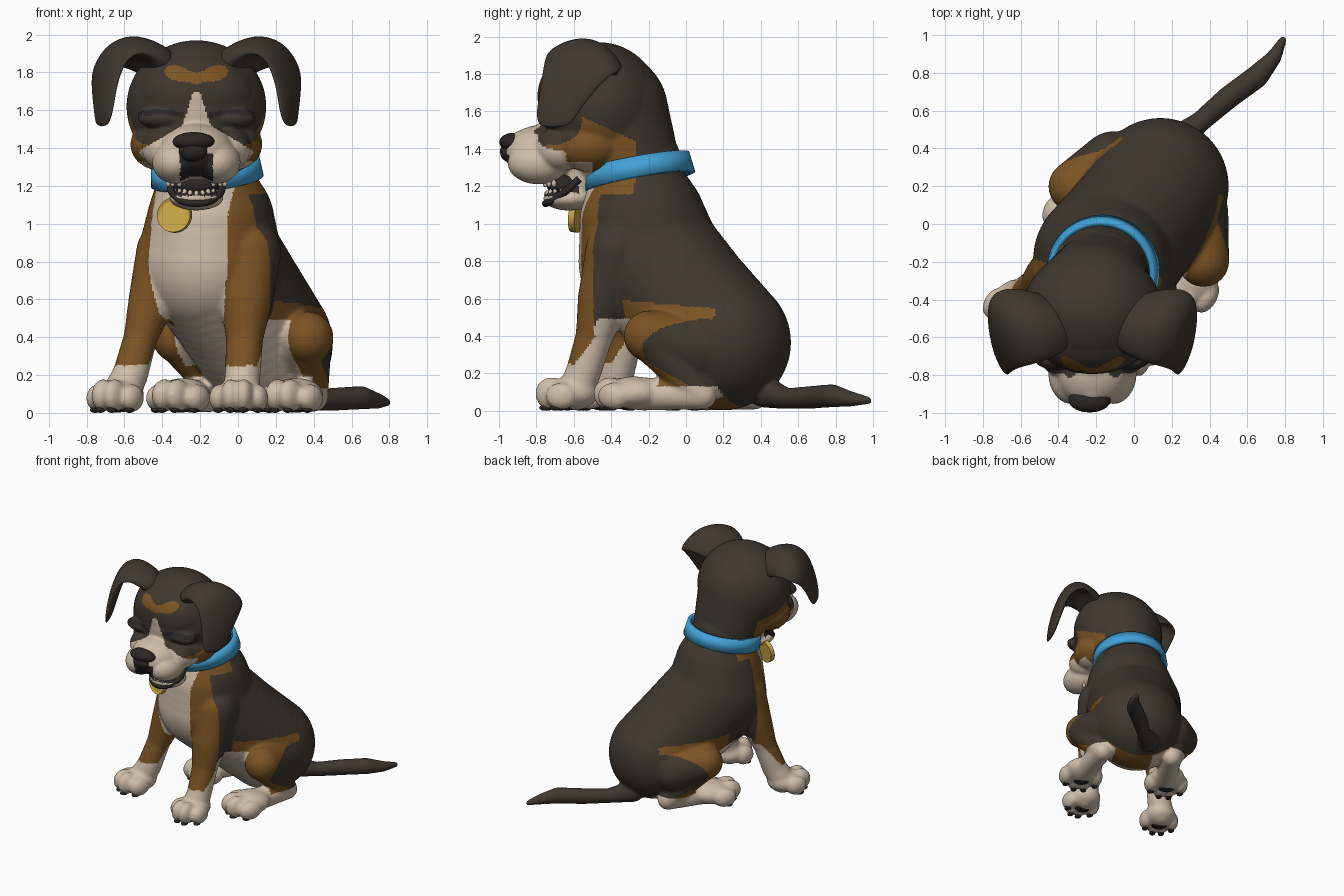
import bpy, bmesh, math
from mathutils import Matrix, Vector, Quaternion

cube = bpy.data.objects.get("Cube")
if cube:
    bpy.data.objects.remove(cube, do_unlink=True)


def material(name, rgb):
    m = bpy.data.materials.new(name)
    m.use_nodes = True
    m.diffuse_color = (*rgb, 1)
    m.node_tree.nodes["Principled BSDF"].inputs["Base Color"].default_value = (*rgb, 1)
    return m


dark = material("dark_fur", (0.05, 0.038, 0.028))
tan = material("tan_fur", (0.2, 0.088, 0.017))
cream = material("cream_fur", (0.62, 0.51, 0.4))
black = material("black_skin", (0.024, 0.02, 0.018))
blue = material("blue_collar", (0.055, 0.36, 0.68))
gold = material("gold_tag", (0.6, 0.39, 0.06))
FUR = [dark, tan, cream, black]
DARK, TAN, CREAM, BLACK = range(4)

# Body frame: the torso is turned, the head looks straight ahead
FWD = Vector((-0.5, -0.866, 0))
LEFT = Vector((0.866, -0.5, 0))
ORIGIN = Vector((-0.03, -0.175, 0))
HX = -0.22


def local(u, v, z):
    return ORIGIN + FWD * u + LEFT * v + Vector((0, 0, z))


def blob(bm, c, radii, turn=0.0):
    rot = Quaternion((0, 0, 1), turn)
    bmesh.ops.create_icosphere(bm, subdivisions=4 if max(radii) > 0.2 else 3, radius=1,
                               matrix=Matrix.LocRotScale(Vector(c), rot, Vector(radii)))


def chain(bm, pts):
    """Overlapping balls along a path of (x, y, z, radius)."""
    for a, b in zip(pts, pts[1:]):
        a, b = Vector(a), Vector(b)
        n = max(1, math.ceil((b - a).xyz.length / (0.22 * min(a.w, b.w))))
        for i in range(n + 1):
            p = a.lerp(b, i / n)
            blob(bm, p.xyz, (p.w,) * 3)


def finish(name, bm, mats, smooth=True):
    me = bpy.data.meshes.new(name)
    bm.to_mesh(me)
    bm.free()
    ob = bpy.data.objects.new(name, me)
    bpy.context.collection.objects.link(ob)
    for m in mats:
        me.materials.append(m)
    for p in me.polygons:
        p.use_smooth = smooth
    return ob


def fuse(name, bm, voxel, rounds, rule):
    """Merge overlapping pieces into one skin, then colour it by rule."""
    ob = finish(name, bm, [])
    r = ob.modifiers.new("skin", 'REMESH')
    r.mode, r.voxel_size = 'VOXEL', voxel
    s = ob.modifiers.new("relax", 'SMOOTH')
    s.factor, s.iterations = 0.5, rounds
    bpy.context.view_layer.update()
    me = bpy.data.meshes.new_from_object(ob.evaluated_get(bpy.context.evaluated_depsgraph_get()))
    ob.modifiers.clear()
    ob.data = me
    me.materials.clear()
    for m in FUR:
        me.materials.append(m)
    for p in me.polygons:
        p.use_smooth = True
        p.material_index = rule(p.center)


pads = bmesh.new()


def paw(bm, c, d, s=1.0):
    d = Vector((d[0], d[1], 0)).normalized()
    side = Vector((-d.y, d.x, 0))
    turn = math.atan2(d.y, d.x)
    c = Vector((c[0], c[1], 0))
    blob(bm, c + Vector((0, 0, 0.095)), (0.14 * s, 0.125 * s, 0.09), turn)
    blob(pads, c + d * 0.03 + Vector((0, 0, 0.018)), (0.05, 0.06, 0.016), turn)
    for k, ahead, h in ((-1.5, 0.05, 0.074), (-0.5, 0.115, 0.088), (0.5, 0.115, 0.088), (1.5, 0.05, 0.074)):
        t = c + (d * ahead + side * k * 0.07) * s
        blob(bm, t + Vector((0, 0, h + 0.004)), (0.085 * s, 0.052 * s, h), turn)
        blob(pads, t + d * 0.03 + Vector((0, 0, 0.016)), (0.032, 0.025, 0.016), turn)


# Torso, legs and tail
body = bmesh.new()
chain(body, [(-0.175, -0.27, 1.32, 0.245), (-0.165, -0.255, 1.15, 0.275), (-0.145, -0.23, 1.0, 0.34),
             (-0.15, -0.19, 0.8, 0.385), (0, 0, 0.58, 0.37), (0.14, 0.2, 0.365, 0.362)])
chain(body, [(0.05, -0.36, 0.85, 0.18), (0.045, -0.44, 0.6, 0.14), (0.035, -0.49, 0.4, 0.1),
             (0.025, -0.55, 0.2, 0.095), (0.015, -0.59, 0.1, 0.1)])
chain(body, [(-0.38, -0.24, 0.85, 0.16), (-0.455, -0.28, 0.6, 0.125), (-0.515, -0.32, 0.4, 0.09),
             (-0.57, -0.37, 0.2, 0.095), (-0.62, -0.4, 0.1, 0.1)])
paw(body, (0.01, -0.605), (-0.12, -1))
paw(body, (-0.625, -0.425), FWD)
for s, splay in ((1, 0), (-1, 0.08)):
    hip, knee = local(-0.38, s * (0.18 + 1.6 * splay), 0.33), local(-0.18, s * (0.355 + splay), 0.4)
    heel, toe = local(-0.44, s * (0.24 + splay), 0.085), local(-0.12, s * 0.33, 0.09)
    chain(body, [(*hip, 0.185), (*knee, 0.138)])
    chain(body, [(*knee, 0.13), (*heel, 0.08), (*toe, 0.09)])
    paw(body, local(-0.08, s * 0.345, 0), FWD, 1.12)
chain(body, [(0.2, 0.42, 0.1, 0.085), (0.35, 0.54, 0.065, 0.056), (0.5, 0.67, 0.072, 0.062),
             (0.65, 0.78, 0.08, 0.063), (0.74, 0.88, 0.063, 0.042), (0.79, 0.978, 0.055, 0.022)])


def body_rule(p):
    d = p - ORIGIN
    u, v, z = d.dot(FWD), d.dot(LEFT), p.z
    w = u + 0.21 * v
    # Pale feet, lower front legs and bib
    if z < 0.13 and u > -0.52 and abs(v) > 0.15 or z < 0.19 and u > -0.24:
        return CREAM
    if w > 0.1 and z < min(0.45, max(0.25, 0.27 + 1.25 * (0.35 - w))):
        return CREAM
    half = 0.17 + 0.05 * min(1, max(0, (z - 0.5) / 0.25))
    if w > 0.1 and abs(v + 0.05) < half and p.y < 0:
        return CREAM
    # Tan front edge, wider under the collar
    edge = 0.05 if z > 1.16 else (0.25 if v > 0 else 0.17)
    if w > edge:
        return TAN
    # Hind legs: pale inside, tan band around a dark patch outside
    if z < 0.49 and u > -0.32 and (-0.38 if z > 0.25 else -0.3) < v < 0.31:
        return CREAM
    if z < 0.59 - 0.08 * max(0, -u) and -0.53 < u < 0.03:
        patch = ((u + 0.5) / 0.3) ** 2 + ((z - 0.3) / 0.19) ** 2 < 1
        if not patch or z < 0.1 + 0.6 * (u + 0.48):
            return TAN
    return DARK


fuse("body", body, 0.0125, 9, body_rule)
finish("paw_pads", pads, [black])

# Head with forehead, muzzle, cheeks and jaw
head = bmesh.new()
blob(head, (HX, -0.46, 1.62), (0.37, 0.33, 0.35))
chain(head, [(-0.215, -0.42, 1.6, 0.325), (-0.175, -0.275, 1.28, 0.25)])
blob(head, (HX, -0.58, 1.68), (0.31, 0.215, 0.23))
blob(head, (HX, -0.76, 1.38), (0.2, 0.21, 0.15))
chain(head, [(HX, -0.72, 1.45, 0.1), (HX, -0.86, 1.405, 0.1)])
blob(head, (HX, -0.625, 1.135), (0.145, 0.14, 0.065))
chain(head, [(HX, -0.48, 1.32, 0.15), (HX, -0.56, 1.2, 0.11)])
for s in (1, -1):
    blob(head, (HX + s * 0.19, -0.52, 1.42), (0.16, 0.19, 0.14))
    blob(head, (HX + s * 0.16, -0.67, 1.4), (0.13, 0.14, 0.12))
    blob(head, (HX + s * 0.11, -0.79, 1.325), (0.125, 0.165, 0.115))
    blob(head, (HX + s * 0.19, -0.705, 1.56), (0.125, 0.07, 0.055))


def head_rule(p):
    x, y, z = abs(p.x - HX), p.y, p.z
    # Brow marks
    if y < -0.5 and z > 1.7:
        mark = ((x - 0.1) / 0.068) ** 2 + ((z - 1.795 - 0.15 * (x - 0.1)) / 0.042) ** 2 < 1
        return TAN if mark or (x < 0.06 and abs(z - 1.765 - 0.3 * x) < 0.03) else DARK
    # Lip fold, mouth floor and closed eyes
    if y < -0.86 and z < 1.37 and x < 0.085:
        return BLACK
    if y < -0.57 and 1.145 < z < 1.2 and x < 0.12:
        return BLACK
    if y < -0.6 and 0.07 < x < 0.31 and abs(z - 1.59 + 1.2 * (x - 0.19) ** 2) < 0.014:
        return BLACK
    # Blaze, muzzle and throat
    if y < -0.6 and z >= 1.5 and x < 0.015 + 0.33 * (1.7 - z):
        return CREAM
    if y < -0.64 and z < 1.565 - 0.6 * x or z < 1.33 and y < -0.5:
        return CREAM
    # Cheeks, under the dark eye patch
    eye_patch = ((y + 0.72) / 0.165) ** 2 + ((z - 1.55) / 0.13) ** 2 < 1
    if 1.25 < z < 1.6 - 0.45 * max(0, y + 0.62) and -0.75 < y < -0.27 and not eye_patch:
        return TAN
    return DARK


fuse("head", head, 0.0105, 6, head_rule)

# Nose and mouth
bm = bmesh.new()
blob(bm, (HX - 0.015, -0.932, 1.435), (0.112, 0.066, 0.05))
blob(bm, (HX - 0.015, -0.935, 1.385), (0.08, 0.06, 0.06))
finish("nose", bm, [black])
bm = bmesh.new()
blob(bm, (HX, -0.65, 1.205), (0.125, 0.095, 0.065))
finish("mouth_inside", bm, [black])
bm = bmesh.new()
for i in range(-4, 5):
    a = i * 0.3
    blob(bm, (HX + 0.11 * math.sin(a), -0.62 - 0.125 * math.cos(a), 1.155 + 0.05 * (1 - math.cos(a))),
         (0.013, 0.013, 0.022))
    if abs(i) > 1:
        blob(bm, (HX + 0.16 * math.sin(a), -0.67 - 0.1 * math.cos(a), 1.215), (0.013, 0.013, 0.02))
finish("teeth", bm, [cream])

lip = bpy.data.curves.new("lower_lip", 'CURVE')
lip.dimensions = '3D'
lip.bevel_depth, lip.bevel_resolution = 0.02, 3
sp = lip.splines.new('BEZIER')
rim = [(-0.13, -0.57, 1.24), (-0.125, -0.66, 1.16), (0, -0.75, 1.108),
       (0.125, -0.66, 1.16), (0.13, -0.57, 1.24)]
sp.bezier_points.add(len(rim) - 1)
for bp, c in zip(sp.bezier_points, rim):
    bp.co = (HX + c[0], c[1], c[2])
    bp.handle_left_type = bp.handle_right_type = 'AUTO'
lip.materials.append(black)
bpy.context.collection.objects.link(bpy.data.objects.new("lower_lip", lip))

# Folded ears: (sideways, height, front y, back y, half thickness)
FLAP = [(0.16, 1.82, -0.65, -0.39, 0.095), (0.25, 1.9, -0.7, -0.35, 0.08),
        (0.355, 1.96, -0.74, -0.33, 0.055), (0.44, 1.925, -0.76, -0.35, 0.045),
        (0.48, 1.82, -0.775, -0.41, 0.04), (0.49, 1.7, -0.79, -0.51, 0.036),
        (0.49, 1.6, -0.805, -0.575, 0.028), (0.5, 1.515, -0.79, -0.63, 0.014)]
SIDES = 14
for s, name in ((1, "left_ear"), (-1, "right_ear")):
    bm = bmesh.new()
    rings = []
    for i, (x, z, y0, y1, th) in enumerate(FLAP):
        a, b = FLAP[max(i - 1, 0)], FLAP[min(i + 1, len(FLAP) - 1)]
        n = Vector((a[1] - b[1], 0, b[0] - a[0])).normalized() * th
        ring = []
        for k in range(SIDES):
            t = math.tau * k / SIDES
            dy = (y1 - y0) / 2 * math.cos(t)
            # The flap turns forwards and its back edge droops at the fold
            droop = 2.8 if dy > 0 and i < 4 else 1.0
            q = Vector((x + 0.38 * dy, (y0 + y1) / 2 + dy, z - droop * dy * dy)) + n * math.sin(t)
            ring.append(bm.verts.new((HX + s * q.x, q.y, q.z)))
        rings.append(ring)
    for r0, r1 in zip(rings, rings[1:]):
        for k in range(SIDES):
            bm.faces.new((r0[k], r0[k - 1], r1[k - 1], r1[k]))
    bm.faces.new(rings[0])
    bm.faces.new(rings[-1])
    bmesh.ops.recalc_face_normals(bm, faces=bm.faces)
    sub = finish(name, bm, [dark]).modifiers.new("round", 'SUBSURF')
    sub.levels = sub.render_levels = 2

# Collar and tag
bm = bmesh.new()
bmesh.ops.create_cone(bm, cap_ends=False, segments=64, radius1=0.285, radius2=0.272, depth=0.11)
collar = finish("collar", bm, [blue])
tilt = (Vector((0, 0, 1)) + FWD * 0.21).normalized()
collar.rotation_euler = tilt.to_track_quat('Z', 'Y').to_euler()
collar.location = (-0.168, -0.255, 1.278)
band = collar.modifiers.new("thickness", 'SOLIDIFY')
band.thickness, band.offset = 0.03, 0

bm = bmesh.new()
bmesh.ops.create_cone(bm, cap_ends=True, segments=40, radius1=0.092, radius2=0.092, depth=0.035)
front = [f for f in bm.faces if f.normal.z > 0.9]
bmesh.ops.inset_region(bm, faces=front, thickness=0.014)
bmesh.ops.translate(bm, verts=front[0].verts, vec=(0, 0, -0.008))
tag = finish("collar_tag", bm, [gold], smooth=False)
tag.rotation_euler = Vector((-0.3, -0.94, 0.12)).to_track_quat('Z', 'Y').to_euler()
tag.location = (-0.335, -0.585, 1.045)
